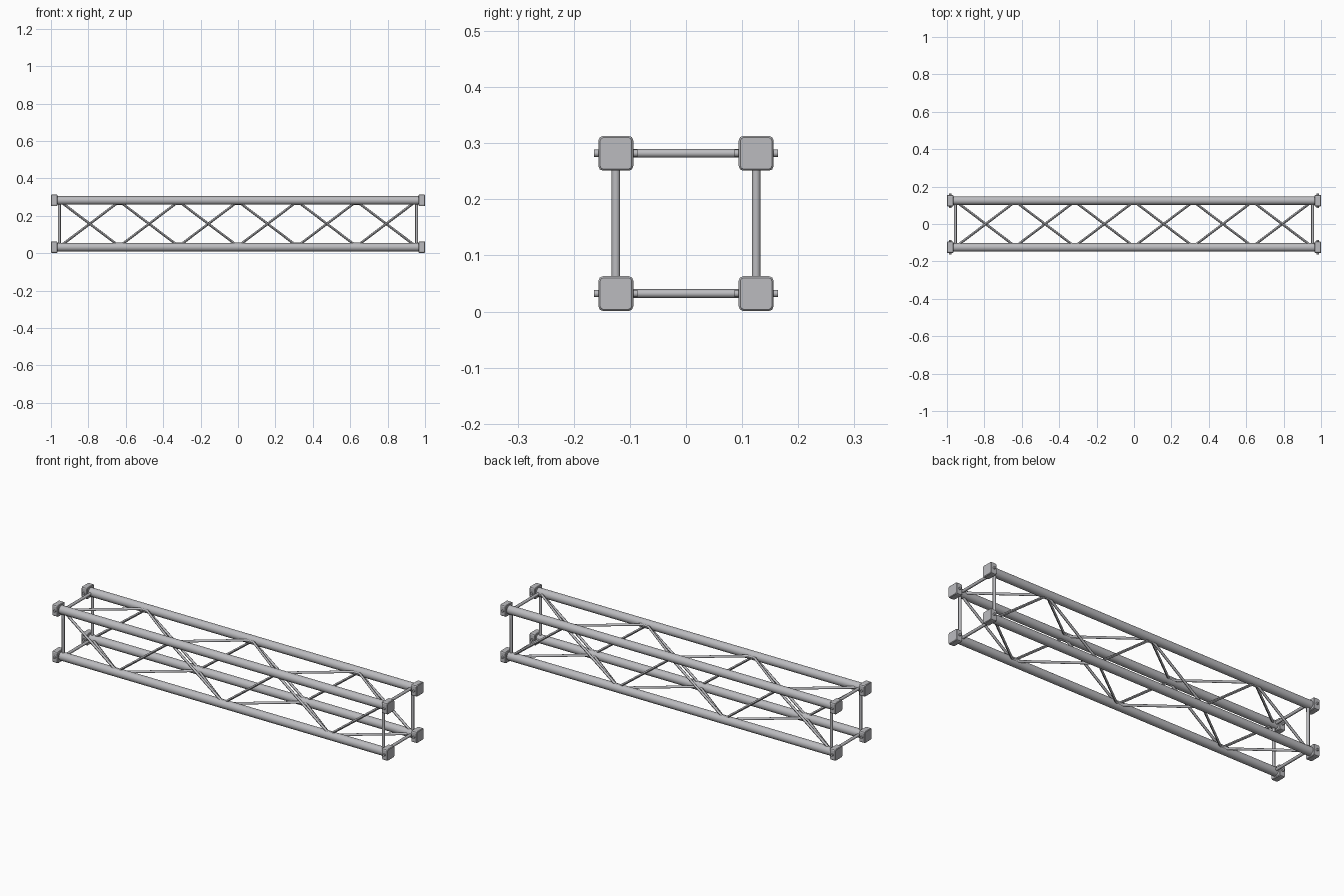
import bpy, bmesh, math
from mathutils import Vector

cube = bpy.data.objects.get("Cube")
if cube:
    bpy.data.objects.remove(cube, do_unlink=True)

HALF = 0.125      # chord axis offset from the truss axis
MID = 0.157       # height of the truss axis
CHORD_R = 0.0225
ROD_R = 0.0068
STRUT_X = 0.955
BAYS = 6
PITCH = 0.317

steel = bpy.data.materials.new("light grey steel")
steel.use_nodes = True
grey = (0.5, 0.5, 0.52, 1)
steel.diffuse_color = grey
steel.node_tree.nodes["Principled BSDF"].inputs["Base Color"].default_value = grey


def corner(x, sy, sz):
    return Vector((x, sy * HALF, MID + sz * HALF))


def select_only(obj):
    bpy.ops.object.select_all(action='DESELECT')
    obj.select_set(True)
    bpy.context.view_layer.objects.active = obj


def rod(name, a, b, radius, sides):
    d = b - a
    bpy.ops.mesh.primitive_cylinder_add(vertices=sides, radius=radius, depth=d.length,
                                        location=(a + b) / 2,
                                        rotation=d.to_track_quat('Z', 'Y').to_euler())
    obj = bpy.context.object
    obj.name = name
    obj.data.materials.append(steel)
    bpy.ops.object.shade_smooth_by_angle(angle=math.radians(46))
    return obj


def bent_rod(name, points, radius):
    curve = bpy.data.curves.new(name, 'CURVE')
    curve.dimensions = '3D'
    curve.bevel_depth = radius
    curve.bevel_resolution = 2
    curve.use_fill_caps = True
    spline = curve.splines.new('POLY')
    spline.points.add(len(points) - 1)
    for p, co in zip(spline.points, points):
        p.co = (*co, 1)
    obj = bpy.data.objects.new(name, curve)
    bpy.context.collection.objects.link(obj)
    curve.materials.append(steel)
    select_only(obj)
    bpy.ops.object.convert(target='MESH')
    bpy.ops.object.shade_smooth_by_angle(angle=math.radians(46))


def end_block(name, centre):
    # Block with wide chamfers along the beam and fine ones on the end faces
    bm = bmesh.new()
    bmesh.ops.create_cube(bm, size=1)
    bmesh.ops.scale(bm, vec=(0.034, 0.062, 0.062), verts=bm.verts)
    along = [e for e in bm.edges
             if abs(e.verts[0].co.x - e.verts[1].co.x) > 0.01]
    bmesh.ops.bevel(bm, geom=along, offset=0.008, segments=2, profile=0.5, affect='EDGES')
    rims = [e for e in bm.edges
            if abs(e.verts[0].co.x - e.verts[1].co.x) < 0.001]
    bmesh.ops.bevel(bm, geom=rims, offset=0.003, segments=1, affect='EDGES')
    mesh = bpy.data.meshes.new(name)
    bm.to_mesh(mesh)
    bm.free()
    mesh.materials.append(steel)
    obj = bpy.data.objects.new(name, mesh)
    obj.location = centre
    bpy.context.collection.objects.link(obj)


# Corners in order around the section: front top, back top, back bottom, front bottom
ring = [("front_top", -1, 1), ("back_top", 1, 1),
        ("back_bottom", 1, -1), ("front_bottom", -1, -1)]
faces = ["top", "back", "bottom", "front"]

# Main chords, end blocks and cross pins
for label, sy, sz in ring:
    rod(label + "_chord", corner(-0.98, sy, sz), corner(0.98, sy, sz), CHORD_R, 24)
    for side, sx in (("right", -1), ("left", 1)):
        c = corner(sx * 0.983, sy, sz)
        end_block(f"{label}_{side}_block", c)
        reach = Vector((0, 0.039, 0))
        rod(f"{label}_{side}_pin", c - reach, c + reach, 0.0065, 12)

# Square end frames and zigzag lacing on the four faces
for i, face in enumerate(faces):
    a, b = ring[i], ring[(i + 1) % 4]
    for side, sx in (("right", -1), ("left", 1)):
        rod(f"{face}_{side}_end_strut", corner(sx * STRUT_X, *a[1:]),
            corner(sx * STRUT_X, *b[1:]), 0.0078, 8)

    # Lacing starts on the front top and back bottom chords
    start, other = (a, b) if i % 2 == 0 else (b, a)
    path = []
    for n in range(BAYS + 1):
        x = (n - BAYS / 2) * PITCH
        here, there = (start, other) if n % 2 == 0 else (other, start)
        inward = (corner(0, *there[1:]) - corner(0, *here[1:])).normalized() * 0.018
        for dx in (-0.017, 0.017):
            if abs(x + dx) < BAYS / 2 * PITCH:
                path.append(corner(x + dx, *here[1:]) + inward)
    bent_rod(face + "_lacing", path, ROD_R)
